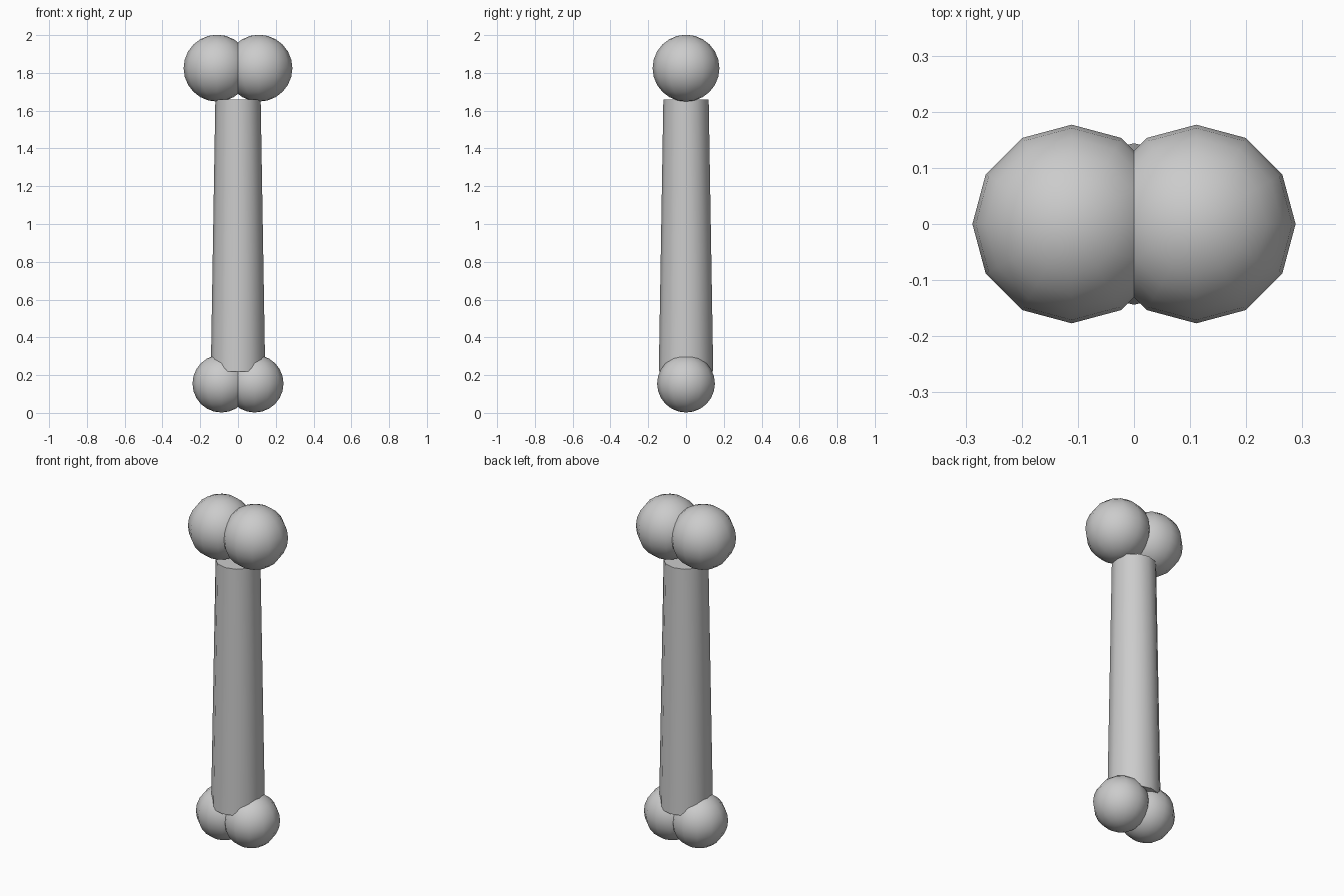
import bpy
import math

if "Cube" in bpy.data.objects:
    bpy.data.objects.remove(bpy.data.objects["Cube"])


def smooth(obj, name):
    obj.name = name
    bpy.ops.object.shade_smooth_by_angle(angle=math.radians(40))


def knob(name, x, z, radius):
    bpy.ops.mesh.primitive_uv_sphere_add(
        segments=12, ring_count=12, radius=radius, location=(x, 0, z))
    smooth(bpy.context.object, name)


# Tapered shaft, slightly wider at the bottom
BOTTOM, TOP = 0.22, 1.66
bpy.ops.mesh.primitive_cone_add(
    vertices=12, radius1=0.144, radius2=0.12, depth=TOP - BOTTOM,
    location=(0, 0, (TOP + BOTTOM) / 2))
smooth(bpy.context.object, "shaft")

# Paired rounded knobs at both ends
for side, sign in (("left", -1), ("right", 1)):
    knob(f"upper_knob_{side}", sign * 0.111, 1.825, 0.177)
    knob(f"lower_knob_{side}", sign * 0.088, 0.155, 0.153)
